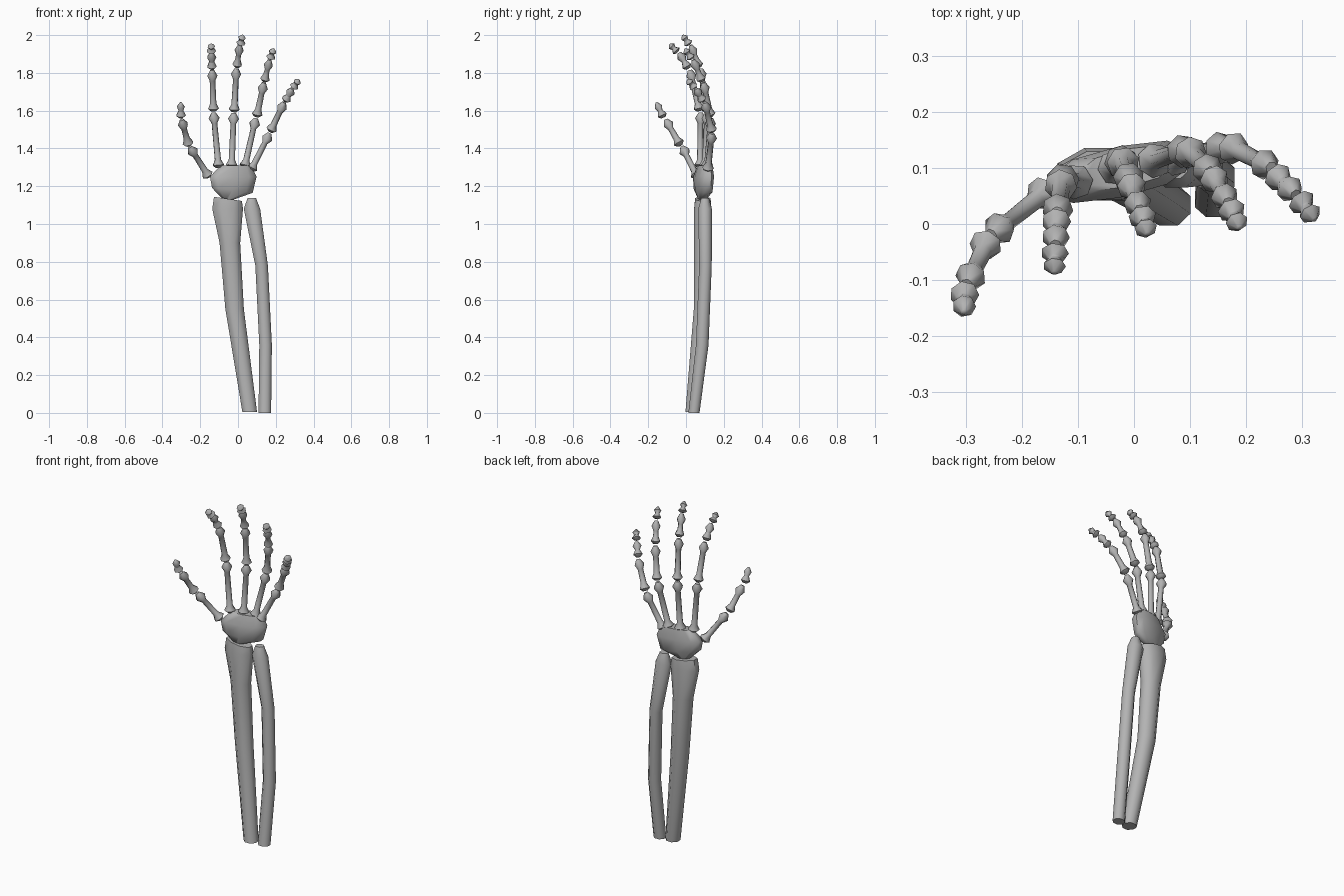
import bpy, bmesh, math
from mathutils import Vector

bone = bpy.data.materials.new("bone_grey")
bone.diffuse_color = (0.45, 0.45, 0.45, 1)


def loft(name, rings, smooth=60):
    """Skin a list of closed rings and cap both ends."""
    bm = bmesh.new()
    loops = [[bm.verts.new(p) for p in ring] for ring in rings]
    n = len(loops[0])
    for a, b in zip(loops, loops[1:]):
        for i in range(n):
            j = (i + 1) % n
            bm.faces.new((a[i], a[j], b[j], b[i]))
    bm.faces.new(loops[0][::-1])
    bm.faces.new(loops[-1])
    bmesh.ops.recalc_face_normals(bm, faces=bm.faces)
    mesh = bpy.data.meshes.new(name)
    bm.to_mesh(mesh)
    bm.free()
    mesh.materials.append(bone)
    ob = bpy.data.objects.new(name, mesh)
    bpy.context.collection.objects.link(ob)
    bpy.ops.object.select_all(action='DESELECT')
    ob.select_set(True)
    bpy.context.view_layer.objects.active = ob
    bpy.ops.object.shade_smooth_by_angle(angle=math.radians(smooth))
    return ob


def section(cx, cy, z, rx, ry, slope=0.0, n=8, power=1.0, tilt=0.0):
    """Oval ring; power below 1 is boxier, tilt skews y along x, slope skews z along x."""
    pts = []
    for i in range(n):
        a = 2 * math.pi * (i + 0.5) / n
        c, s = math.cos(a), math.sin(a)
        x = rx * math.copysign(abs(c) ** power, c)
        y = ry * math.copysign(abs(s) ** power, s)
        pts.append(Vector((cx + x, cy + y + tilt * x, z + slope * x)))
    return pts


def finger_bone(name, start, end, shaft, knob, tip=False):
    """Turned bone with a sharp flared knob at each end."""
    a, b = Vector(start), Vector(end)
    length = (b - a).length
    quat = (b - a).to_track_quat('Z', 'Y')
    d1, d2 = min(0.014, length * 0.16), min(0.042, length * 0.42)
    d3 = min(0.030, length * 0.28)
    profile = [(0, knob * 0.5), (d1, knob * 1.05), (d2, shaft),
               (length - d3 * 1.9, shaft * 0.9),
               (length - d3, knob * (0.85 if tip else 1.0)),
               (length, knob * (0.2 if tip else 0.4))]
    rings = []
    for h, r in profile:
        ring = []
        for i in range(7):
            t = math.tau * i / 7
            ring.append(a + quat @ Vector((r * math.cos(t), r * math.sin(t), h)))
        rings.append(ring)
    loft(name, rings)


# Forearm bones
loft("radius", [section(*s) for s in (
    (0.062, 0.034, 0.004, 0.042, 0.040),
    (-0.018, 0.083, 0.55, 0.053, 0.045),
    (-0.043, 0.088, 0.90, 0.059, 0.050),
    (-0.055, 0.089, 1.08, 0.088, 0.050),
    (-0.053, 0.089, 1.133, 0.080, 0.044, -0.15))])
loft("ulna", [section(*s) for s in (
    (0.142, 0.042, 0.0, 0.036, 0.032),
    (0.146, 0.086, 0.36, 0.036, 0.036),
    (0.125, 0.103, 0.78, 0.036, 0.036),
    (0.074, 0.101, 1.08, 0.047, 0.039),
    (0.073, 0.101, 1.138, 0.024, 0.022))])

# Wrist block
loft("wrist", [section(*s, n=10, power=0.8, tilt=0.2) for s in (
    (-0.055, 0.085, 1.125, 0.020, 0.018),
    (-0.030, 0.090, 1.178, 0.112, 0.042, -0.12),
    (-0.025, 0.093, 1.25, 0.128, 0.046),
    (-0.012, 0.100, 1.31, 0.085, 0.034))])

# Fingers: start and end point of each bone, from palm to tip
fingers = {
    "thumb": [((-0.155, 0.060, 1.250), (-0.255, -0.020, 1.408)),
              ((-0.261, -0.030, 1.416), (-0.298, -0.108, 1.552)),
              ((-0.302, -0.120, 1.563), (-0.303, -0.157, 1.644))],
    "index": [((-0.103, 0.075, 1.298), (-0.130, 0.078, 1.590)),
              ((-0.130, 0.072, 1.598), (-0.137, 0.020, 1.815)),
              ((-0.138, 0.012, 1.822), (-0.140, -0.037, 1.907)),
              ((-0.141, -0.045, 1.910), (-0.142, -0.087, 1.952))],
    "middle": [((-0.034, 0.100, 1.298), (-0.022, 0.112, 1.587)),
               ((-0.020, 0.110, 1.593), (-0.008, 0.078, 1.823)),
               ((-0.006, 0.072, 1.830), (0.010, 0.025, 1.947)),
               ((0.013, 0.018, 1.950), (0.024, -0.018, 2.000))],
    "ring": [((0.034, 0.112, 1.298), (0.094, 0.132, 1.560)),
             ((0.098, 0.130, 1.568), (0.137, 0.092, 1.748)),
             ((0.140, 0.085, 1.755), (0.168, 0.038, 1.869)),
             ((0.171, 0.030, 1.875), (0.188, -0.007, 1.928))],
    "little": [((0.067, 0.115, 1.283), (0.167, 0.138, 1.480)),
               ((0.171, 0.138, 1.488), (0.245, 0.100, 1.643)),
               ((0.250, 0.090, 1.650), (0.288, 0.052, 1.716)),
               ((0.294, 0.045, 1.722), (0.322, 0.008, 1.764))],
}
knobs = (0.030, 0.028, 0.025, 0.024)
shafts = (0.017, 0.017, 0.015, 0.013)
for finger, bones in fingers.items():
    for i, (start, end) in enumerate(bones):
        finger_bone(f"{finger}_bone_{i + 1}", start, end, shafts[i], knobs[i],
                    tip=(i == len(bones) - 1))
